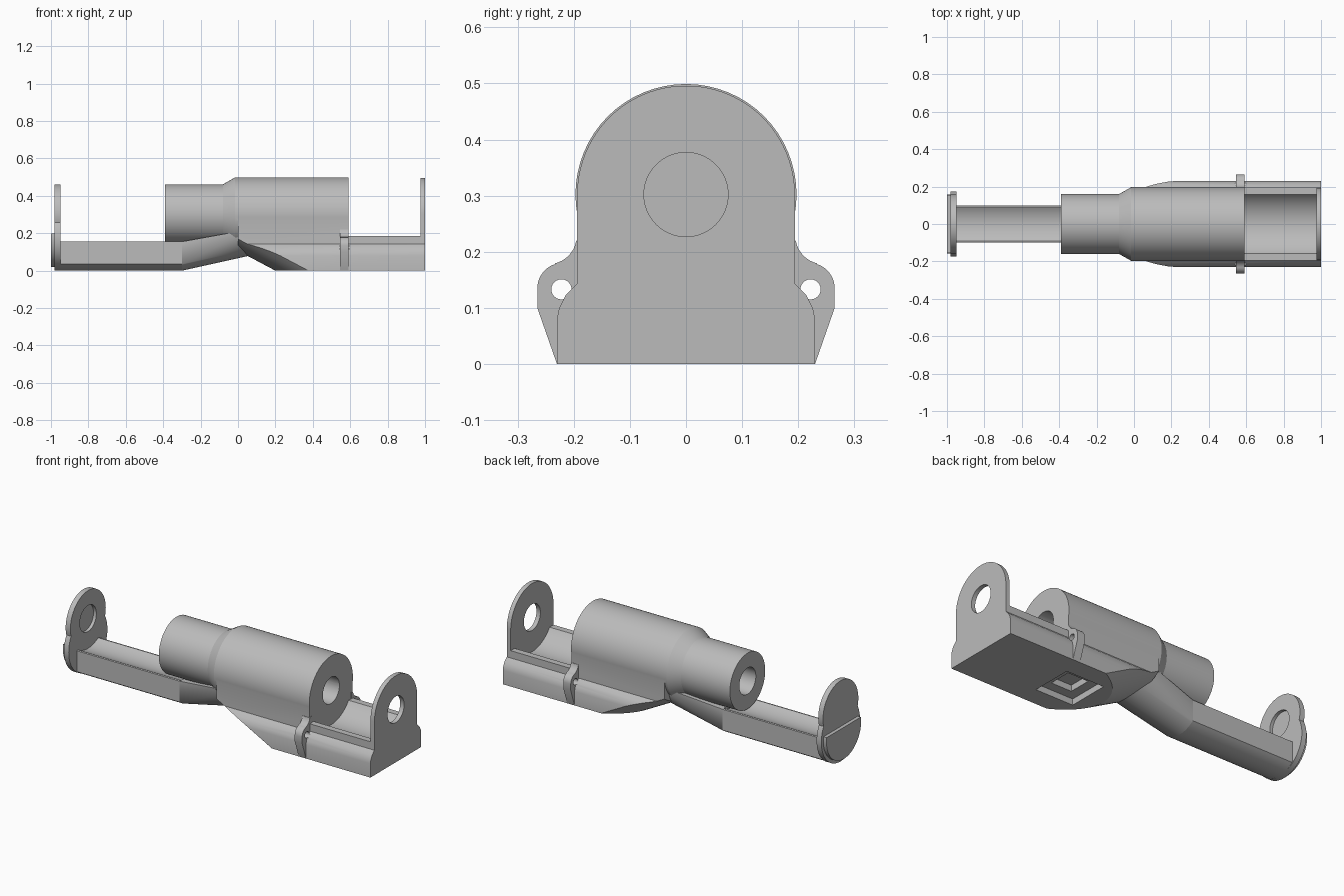
import bpy, bmesh, math
from mathutils import Vector

cube = bpy.data.objects.get("Cube")
if cube:
    bpy.data.objects.remove(cube, do_unlink=True)

grey = bpy.data.materials.new("plain grey")
grey.use_nodes = True
colour = (0.5, 0.5, 0.5, 1)
grey.diffuse_color = colour
grey.node_tree.nodes["Principled BSDF"].inputs["Base Color"].default_value = colour

AXIS = 0.302  # height of the bore


def finish(name, bm):
    bmesh.ops.recalc_face_normals(bm, faces=bm.faces)
    mesh = bpy.data.meshes.new(name)
    bm.to_mesh(mesh)
    bm.free()
    ob = bpy.data.objects.new(name, mesh)
    bpy.context.collection.objects.link(ob)
    mesh.materials.append(grey)
    return ob


def prism(name, profile, x0, x1):
    """Extrude a (y, z) outline along x."""
    bm = bmesh.new()
    a = [bm.verts.new((x0, y, z)) for y, z in profile]
    b = [bm.verts.new((x1, y, z)) for y, z in profile]
    bm.faces.new(a)
    bm.faces.new(b)
    for i in range(len(a)):
        j = (i + 1) % len(a)
        bm.faces.new((a[i], a[j], b[j], b[i]))
    return finish(name, bm)


def arc(cy, cz, r, start, end, n=24):
    angles = [math.radians(start + (end - start) * i / n) for i in range(n + 1)]
    return [(cy + r * math.cos(t), cz + r * math.sin(t)) for t in angles]


def disc(name, cz, r, x0, x1, cy=0, n=64):
    return prism(name, arc(cy, cz, r, 0, 360, n)[:-1], x0, x1)


def box(name, x, y, z):
    return prism(name, [(y[0], z[0]), (y[1], z[0]), (y[1], z[1]), (y[0], z[1])], *x)


def hull(name, points):
    bm = bmesh.new()
    for p in points:
        bm.verts.new(p)
    out = bmesh.ops.convex_hull(bm, input=bm.verts)
    loose = {v for v in out["geom_interior"] if isinstance(v, bmesh.types.BMVert)}
    bmesh.ops.delete(bm, geom=list(loose), context="VERTS")
    bmesh.ops.dissolve_limit(bm, angle_limit=0.01, verts=bm.verts, edges=bm.edges)
    return finish(name, bm)


def combine(ob, other, operation="DIFFERENCE"):
    mod = ob.modifiers.new("cut", "BOOLEAN")
    mod.operation, mod.solver, mod.object = operation, "EXACT", other
    bpy.context.view_layer.objects.active = ob
    bpy.ops.object.modifier_apply(modifier=mod.name)
    bpy.data.objects.remove(other, do_unlink=True)


def mirrored(half):
    return half + [(-y, z) for y, z in reversed(half)]


# Holder body: arched outline on a wider foot
foot = [(0.23, 0), (0.23, 0.08), (0.226, 0.1), (0.215, 0.122), (0.194, 0.143)]
body = prism("holder_body", mirrored(foot + arc(0, AXIS, 0.194, 0, 90)[:-1]), 0, 1)

# Open compartment with a rounded trough
combine(body, box("cutter", (0.59, 0.975), (-0.4, 0.4), (0.185, 0.6)))
combine(body, disc("cutter", AXIS, 0.197, 0.59, 0.975))

# Rounded slope under the inner end
slope = []
for x in (-0.1, 0.7):
    for i in range(33):
        y = -0.3 + 0.6 * i / 32
        sag = 0.33 - math.sqrt(0.33 ** 2 - y * y)
        slope.append((x, y, 0.106 - 0.53 * x + sag))
bm = bmesh.new()
rows = []
for k in (0, 33):
    top = [bm.verts.new(p) for p in slope[k:k + 33]]
    low = [bm.verts.new((p[0], p[1], -0.6)) for p in slope[k:k + 33]]
    rows.append(top + low[::-1])
for row in rows:
    bm.faces.new(row)
for i in range(66):
    j = (i + 1) % 66
    bm.faces.new((rows[0][i], rows[0][j], rows[1][j], rows[1][i]))
combine(body, finish("cutter", bm))

# Barrel with a tapered neck, turned around x
bm = bmesh.new()
rings = []
for x, r in ((-0.39, 0.16), (-0.08, 0.16), (-0.015, 0.197), (0.59, 0.197)):
    rings.append([bm.verts.new((x, y, z)) for y, z in arc(0, AXIS, r, 0, 360, 64)[:-1]])
bm.faces.new(rings[0])
bm.faces.new(rings[-1])
for a, b in zip(rings, rings[1:]):
    for i in range(64):
        j = (i + 1) % 64
        bm.faces.new((a[i], a[j], b[j], b[i]))
combine(body, finish("barrel", bm), "UNION")

# Through bore, and stepped square pocket underneath
combine(body, disc("cutter", AXIS, 0.075, -0.5, 1.1))
for half, depth in ((0.12, 0.035), (0.065, 0.07)):
    combine(body, box("cutter", (0.42 - half, 0.42 + half), (-half, half), (-0.1, depth)))

# Side lugs with a small hole
lug = [(0.18, 0), (0.23, 0), (0.265, 0.1)]
lug += arc(0.22, 0.135, 0.045, 0, 75, 10) + arc(0.245, 0.228, 0.05, 258, 190, 8) + [(0.18, 0.225)]
for side, sign in (("left", 1), ("right", -1)):
    ob = prism(side + "_lug", [(sign * y, z) for y, z in lug], 0.545, 0.592)
    combine(ob, disc("cutter", 0.133, 0.018, 0.5, 0.65, sign * 0.222, 24))
    combine(body, disc("cutter", 0.133, 0.018, 0.54, 0.6, sign * 0.222, 24))

# Arm: flat sides, round underside and a shallow trough
under = arc(0, 0.16, 0.16, 231.3, 308.7, 20)
trough = arc(0, AXIS, 0.171, 302, 238, 16)
arm = prism("arm", under + [(0.1, 0.155)] + trough + [(-0.1, 0.155)], -0.96, -0.3)

# Sloping joint from the arm into the barrel
start = under + [(0.1, 0.155), (-0.1, 0.155)]
end = [p for p in arc(0, 0.25, 0.17, 190, 350, 32)]
joint = hull("arm_joint", [(-0.3, y, z) for y, z in start] + [(0.06, y, z) for y, z in end])

# End cap: two overlapping discs with a blind recess and a half-round outer plate
cap = disc("end_cap", 0.302, 0.16, -0.98, -0.95)
combine(cap, disc("lower_disc", 0.175, 0.175, -0.98, -0.95), "UNION")
combine(cap, disc("cutter", AXIS, 0.075, -0.968, -0.9))
plate = disc("outer_plate", 0.176, 0.157, -1, -0.978)
combine(plate, box("cutter", (-1.1, -0.9), (-0.3, 0.3), (0.2, 0.5)))

# Smooth round surfaces, keep hard edges
for ob in bpy.context.scene.objects:
    if ob.type == "MESH":
        bpy.ops.object.select_all(action="DESELECT")
        ob.select_set(True)
        bpy.context.view_layer.objects.active = ob
        bpy.ops.object.shade_smooth_by_angle(angle=math.radians(25))
